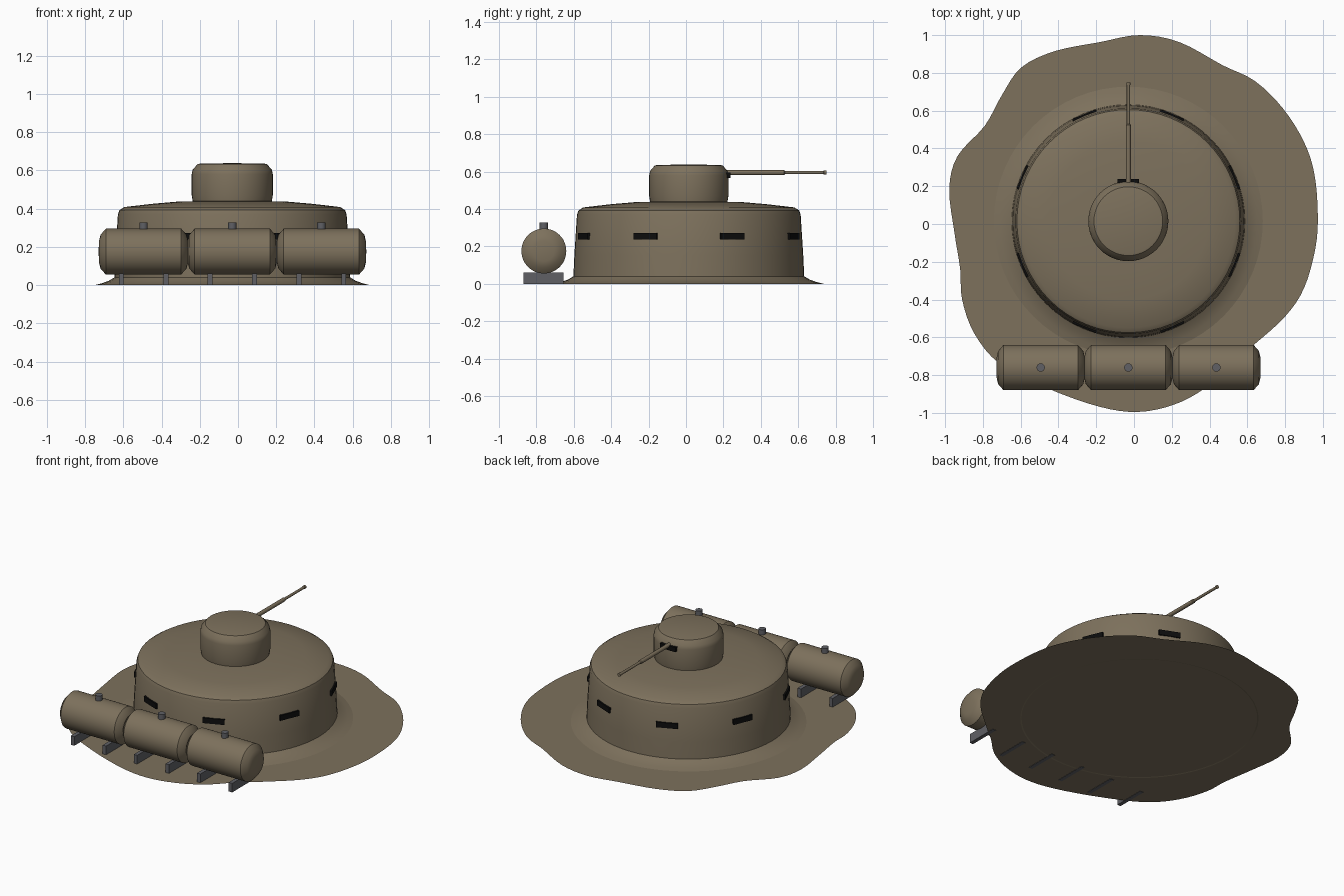
import bpy, bmesh, math
from mathutils import Vector, Matrix

if "Cube" in bpy.data.objects:
    bpy.data.objects.remove(bpy.data.objects["Cube"])

CX, CY = -0.03, 0.015          # bunker axis


def material(name, rgb):
    m = bpy.data.materials.new(name)
    m.diffuse_color = (*rgb, 1)
    m.use_nodes = True
    m.node_tree.nodes["Principled BSDF"].inputs["Base Color"].default_value = m.diffuse_color
    return m


TAN = material("drab_tan", (0.205, 0.165, 0.108))
GREY = material("steel_grey", (0.115, 0.117, 0.13))
BLACK = material("slot_black", (0.004, 0.004, 0.004))


def finish(name, bm, mat, smooth=True):
    bmesh.ops.recalc_face_normals(bm, faces=bm.faces)
    me = bpy.data.meshes.new(name)
    bm.to_mesh(me)
    bm.free()
    ob = bpy.data.objects.new(name, me)
    bpy.context.collection.objects.link(ob)
    me.materials.append(mat)
    if smooth:
        bpy.ops.object.select_all(action='DESELECT')
        ob.select_set(True)
        bpy.context.view_layer.objects.active = ob
        bpy.ops.object.shade_smooth_by_angle(angle=math.radians(32))
    return ob


def lathe(name, profile, mat, matrix, n=48):
    """Spin (radius, height) points about local z; end points may lie on the axis."""
    bm = bmesh.new()
    vs = [bm.verts.new((r, 0, z)) for r, z in profile]
    es = [bm.edges.new(p) for p in zip(vs, vs[1:])]
    bmesh.ops.spin(bm, geom=vs + es, cent=(0, 0, 0), axis=(0, 0, 1),
                   angle=math.tau, steps=n, use_duplicate=False)
    bmesh.ops.remove_doubles(bm, verts=bm.verts, dist=1e-5)
    bm.transform(matrix)
    return finish(name, bm, mat)


def box(name, size, mat, matrix):
    bm = bmesh.new()
    bmesh.ops.create_cube(bm, size=1, matrix=matrix @ Matrix.Diagonal((*size, 1)))
    return finish(name, bm, mat, smooth=False)


# Irregular ground patch, smoothed through a few outline points
outline = [(.03, 1), (.24, .963), (.47, .84), (.64, .757), (.79, .61), (.9, .434),
           (.955, .265), (.973, .05), (.96, -.13), (.9, -.34), (.8, -.49), (.64, -.635),
           (.5, -.75), (.37, -.873), (.21, -.957), (.02, -.995), (-.18, -.968),
           (-.45, -.873), (-.71, -.74), (-.845, -.58), (-.91, -.4), (-.92, -.24),
           (-.95, -.05), (-.978, .185), (-.934, .36), (-.79, .52), (-.695, .69),
           (-.595, .83), (-.42, .915), (-.18, .963)]
pts = [Vector((x, y, 0.002)) for x, y in outline]
bm = bmesh.new()
ring = []
for i in range(len(pts)):
    a, b, c, d = (pts[(i + k) % len(pts)] for k in (-1, 0, 1, 2))
    for t in (0, 0.25, 0.5, 0.75):
        ring.append(bm.verts.new(0.5 * (2 * b + (c - a) * t + (2 * a - 5 * b + 4 * c - d) * t**2
                                        + (3 * b - a - 3 * c + d) * t**3)))
hub = bm.verts.new((0, 0, 0.002))
for i, v in enumerate(ring):
    bm.faces.new((hub, v, ring[(i + 1) % len(ring)]))
ground = finish("ground_patch", bm, TAN, smooth=False)
for p in ground.data.polygons:
    if p.normal.z < 0:
        ground.data.flip_normals()
        break

# Bunker wall with flared foot and sloping roof
axis = Matrix.Translation((CX, CY, 0))
lathe("bunker_body", [(0.72, 0), (0.68, 0.01), (0.645, 0.023), (0.617, 0.04), (0.612, 0.15),
                      (0.598, 0.37), (0.59, 0.392), (0.565, 0.408), (0.42, 0.425),
                      (0.27, 0.438), (0.0, 0.44)], TAN, axis, 64)

# Cupola
lathe("cupola", [(0.205, 0.43), (0.212, 0.47), (0.212, 0.58), (0.207, 0.603), (0.182, 0.632),
                 (0.17, 0.635), (0, 0.638)], TAN, axis)

# Firing slots around the wall
for k in range(8):
    turn = Matrix.Rotation(math.radians(22.5 + 45 * k), 4, 'Z')
    box("firing_slot", (0.018, 0.135, 0.035), BLACK,
        axis @ turn @ Matrix.Translation((0.604, 0, 0.255)))

# Gun slot and stepped barrel pointing back
box("gun_slot", (0.115, 0.04, 0.03), BLACK, Matrix.Translation((CX, 0.217, 0.58)))
along_y = Matrix.Translation((CX, 0, 0.594)) @ Matrix.Rotation(-math.pi / 2, 4, 'X')
lathe("gun_barrel", [(0, 0.18), (0.013, 0.18), (0.013, 0.525), (0.0085, 0.53), (0.0085, 0.735),
                     (0.011, 0.737), (0.011, 0.75), (0, 0.75)], TAN, along_y, 16)

# Row of fuel tanks with filler caps and support feet
half = [(0, 0.235), (0.055, 0.233), (0.088, 0.225), (0.12, 0.197)]
shell = half + [(r, -z) for r, z in reversed(half)]
for x in (-0.494, -0.03, 0.436):
    lathe("fuel_tank", shell, TAN,
          Matrix.Translation((x, -0.76, 0.175)) @ Matrix.Rotation(math.pi / 2, 4, 'Y'))
    lathe("filler_cap", [(0, 0.28), (0.022, 0.28), (0.022, 0.328), (0, 0.328)], GREY,
          Matrix.Translation((x, -0.76, 0)), 16)
    for s in (-1, 1):
        box("tank_foot", (0.025, 0.215, 0.06), GREY,
            Matrix.Translation((x + s * 0.117, -0.762, 0.03)))
